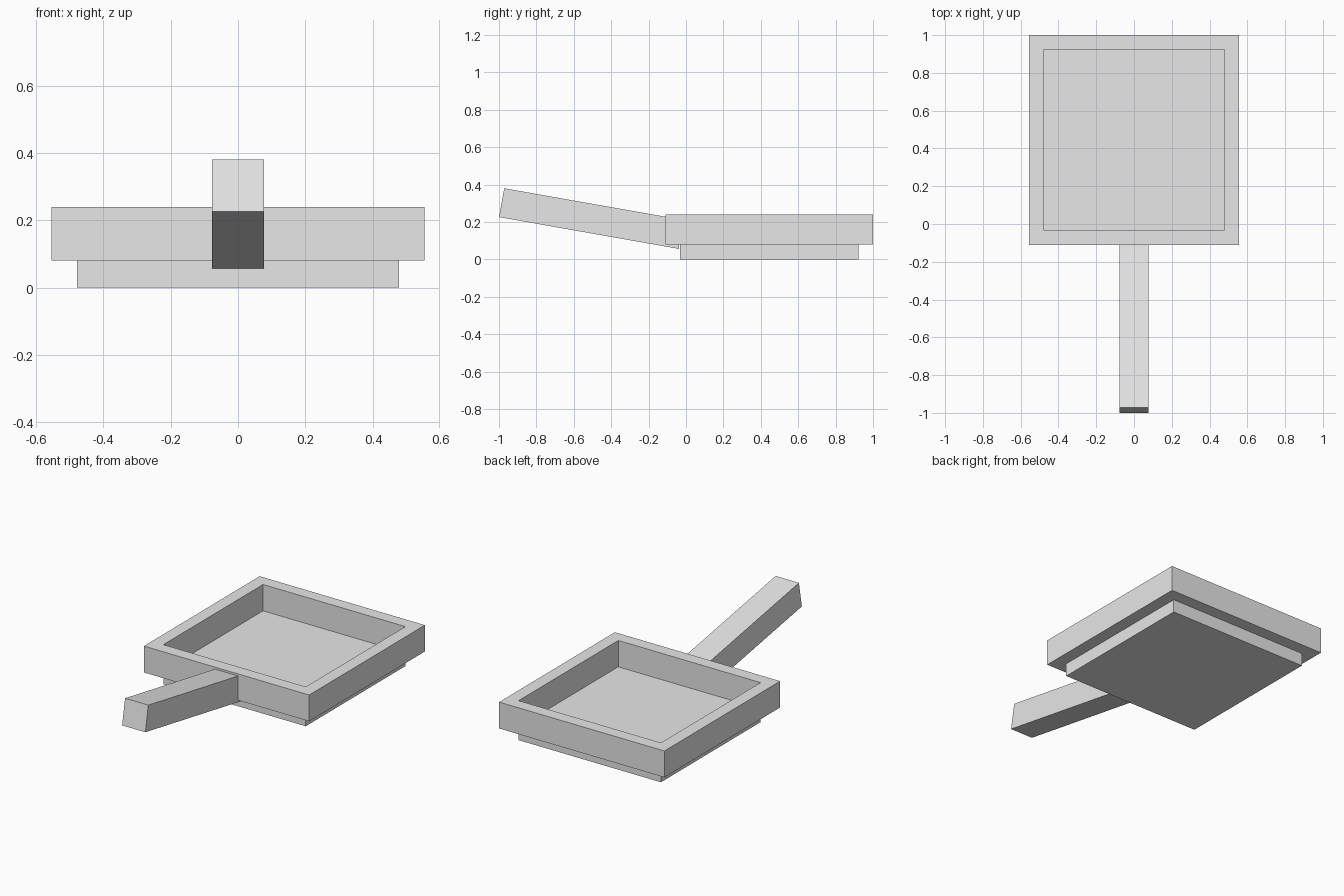
import bpy
import bmesh

if "Cube" in bpy.data.objects:
    bpy.data.objects.remove(bpy.data.objects["Cube"], do_unlink=True)

grey = bpy.data.materials.new("plain_grey")
grey.use_nodes = True
grey.diffuse_color = (0.8, 0.8, 0.8, 1)
grey.node_tree.nodes["Principled BSDF"].inputs["Base Color"].default_value = grey.diffuse_color

CENTRE_Y = 0.445
OUTER, INNER = 0.555, 0.478
BASE_TOP, RIM_TOP = 0.08, 0.24


def finish(name, bm):
    bmesh.ops.recalc_face_normals(bm, faces=bm.faces)
    mesh = bpy.data.meshes.new(name)
    bm.to_mesh(mesh)
    bm.free()
    mesh.materials.append(grey)
    obj = bpy.data.objects.new(name, mesh)
    bpy.context.collection.objects.link(obj)
    return obj


def square(bm, half, z):
    corners = [(-half, -half), (half, -half), (half, half), (-half, half)]
    return [bm.verts.new((x, y + CENTRE_Y, z)) for x, y in corners]


def bridge(bm, a, b):
    for i in range(4):
        j = (i + 1) % 4
        bm.faces.new((a[i], a[j], b[j], b[i]))


# Raised square rim: four loops joined into a hollow frame
bm = bmesh.new()
section = [(OUTER, BASE_TOP), (OUTER, RIM_TOP), (INNER, RIM_TOP), (INNER, BASE_TOP)]
loops = [square(bm, half, z) for half, z in section]
for k in range(4):
    bridge(bm, loops[k], loops[(k + 1) % 4])
finish("pan_rim", bm)

# Solid base whose top is the pan floor
bm = bmesh.new()
bottom, top = square(bm, INNER, 0), square(bm, INNER, BASE_TOP)
bridge(bm, bottom, top)
bm.faces.new(bottom)
bm.faces.new(top)
finish("pan_base", bm)

# Sloping square handle: side profile (y, z) extruded across x, ending inside the rim
bm = bmesh.new()
profile = [(-1.0, 0.226), (-0.037, 0.056), (-0.037, 0.215), (-0.972, 0.38)]
half_width = 0.078
sides = [[bm.verts.new((x, y, z)) for y, z in profile] for x in (-half_width, half_width)]
bridge(bm, *sides)
for side in sides:
    bm.faces.new(side)
finish("handle", bm)
